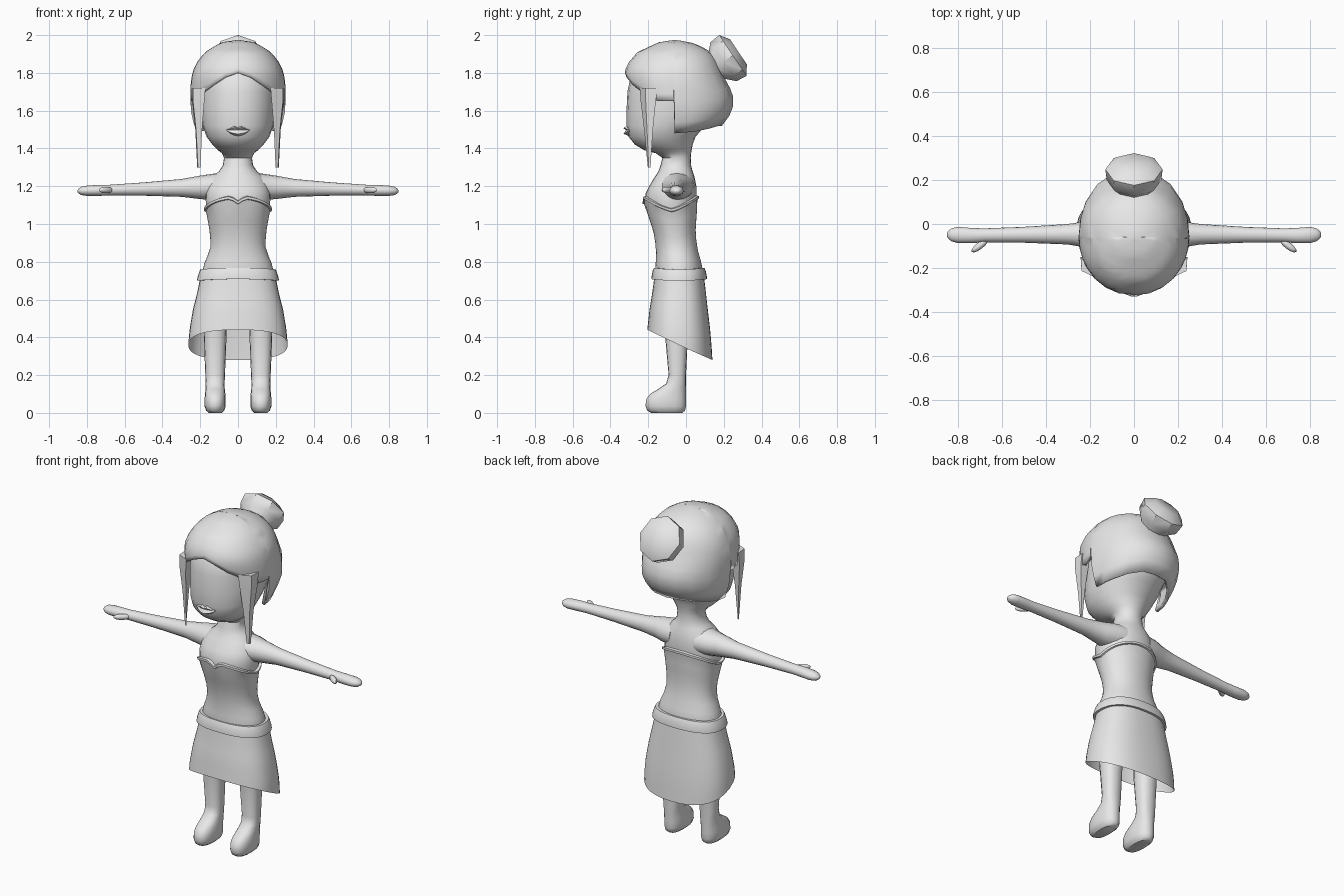
import bpy, bmesh, math
from mathutils import Vector, Matrix

if "Cube" in bpy.data.objects:
    bpy.data.objects.remove(bpy.data.objects["Cube"])

grey = bpy.data.materials.new("plain_grey")
grey.diffuse_color = (0.8, 0.8, 0.8, 1)
grey.use_nodes = True
grey.node_tree.nodes["Principled BSDF"].inputs["Base Color"].default_value = grey.diffuse_color


def finish(name, bm, mirror=False, thick=0, angle=40):
    """Turn a bmesh into a shaded object, optionally mirrored in x or thickened inwards."""
    me = bpy.data.meshes.new(name)
    bm.to_mesh(me)
    bm.free()
    me.materials.append(grey)
    ob = bpy.data.objects.new(name, me)
    bpy.context.collection.objects.link(ob)
    bpy.ops.object.select_all(action='DESELECT')
    ob.select_set(True)
    bpy.context.view_layer.objects.active = ob
    bpy.ops.object.shade_smooth_by_angle(angle=math.radians(angle))
    if thick:
        m = ob.modifiers.new("thickness", 'SOLIDIFY')
        m.thickness, m.offset = thick, -1
    if mirror:
        ob.modifiers.new("mirror", 'MIRROR').use_mirror_merge = False
    return ob


def section(table, z):
    """Interpolate half width, front y and back y at height z."""
    if z <= table[0][0]:
        return table[0][1:]
    for a, b in zip(table, table[1:]):
        if z <= b[0]:
            t = (z - a[0]) / (b[0] - a[0])
            return [p + (q - p) * t for p, q in zip(a[1:], b[1:])]
    return table[-1][1:]


def power(v, e):
    return math.copysign(abs(v) ** e, v)


def shell(name, table, levels, angles=24, e=1.0, yc=None, place=None, caps=False, **kw):
    """Loft oval sections; levels(angle) lists (height, outward offset) pairs."""
    if isinstance(angles, int):
        angles = [360 * i / angles for i in range(angles)]
    bm = bmesh.new()
    cols = []
    for deg in angles:
        a = math.radians(deg)
        col = []
        for z, off in levels(a):
            hx, yf, yb = section(table, z)
            c = (yf + yb) / 2 if yc is None else yc
            ry = (c - yf if math.cos(a) > 0 else yb - c) + off
            p = Vector(((hx + off) * power(math.sin(a), e), c - ry * power(math.cos(a), e), z))
            col.append(bm.verts.new(place(p) if place else p))
        cols.append(col)
    for a, b in zip(cols, cols[1:] + cols[:1]):
        for j in range(len(a) - 1):
            bm.faces.new((a[j], b[j], b[j + 1], a[j + 1]))
    if caps:
        bm.faces.new([c[0] for c in reversed(cols)])
        bm.faces.new([c[-1] for c in cols])
    bmesh.ops.remove_doubles(bm, verts=bm.verts, dist=0.0005)
    return finish(name, bm, **kw)


def at_rows(table):
    return lambda a: [(r[0], 0) for r in table]


# Torso, neck and head in one loft: height, half width, front y, back y
torso = [(.68, .18, -.15, .08), (.76, .185, -.16, .085), (.80, .17, -.155, .075),
         (.87, .14, -.153, .055), (.95, .143, -.165, .045), (1.03, .157, -.19, .05),
         (1.10, .17, -.215, .055), (1.16, .172, -.215, .055), (1.20, .165, -.195, .055),
         (1.25, .135, -.165, .045), (1.28, .10, -.145, .035), (1.31, .08, -.135, .027),
         (1.35, .074, -.125, .025)]
head = [(1.375, .085, -.16, .027), (1.39, .105, -.22, .03), (1.42, .135, -.27, .035),
        (1.46, .165, -.303, .05), (1.52, .188, -.315, .10), (1.60, .20, -.315, .17),
        (1.70, .205, -.31, .18), (1.80, .20, -.29, .15), (1.88, .15, -.21, .09),
        (1.94, .06, -.12, 0)]
shell("body", torso + head, at_rows(torso + head), e=.95, caps=True)


# Strapless bodice with a heart neckline and raised rim
def bodice_levels(a):
    c = math.cos(a)
    top = 1.08 + .068 * abs(c) ** 1.3
    if c > 0:
        top -= .028 * max(0, 1 - abs(math.sin(a)) / .2)
    body = [(.70 + (top - .72) * i / 8, .005) for i in range(9)]
    return body + [(top - .016, .006), (top - .013, .014), (top, .014), (top + .004, -.004)]


shell("bodice", torso, bodice_levels, angles=48, e=.95)

# Skirt with a hem that drops towards the back
skirt = [(.28, .262, -.21, .14), (.36, .263, -.21, .135), (.44, .257, -.205, .128),
         (.55, .238, -.193, .115), (.64, .215, -.178, .105), (.74, .195, -.165, .093)]


def skirt_levels(a):
    hem = .36 + .08 * power(math.cos(a), .8)
    return [(hem + (.74 - hem) * i / 8, 0) for i in range(9)]


shell("skirt", skirt, skirt_levels, angles=36, e=.82)


# Belt band
def belt_levels(a):
    lift = .008 * math.cos(a) ** 2
    return [(z + lift, o) for z, o in
            [(.70, -.01), (.70, .014), (.715, .015), (.745, .011), (.76, .004), (.76, -.02)]]


shell("belt", skirt, belt_levels, angles=36, e=.85)

# Legs and feet
leg = [(0, .035, -.185, -.02), (.012, .048, -.205, -.005), (.035, .056, -.214, 0),
       (.07, .056, -.212, 0), (.10, .054, -.19, 0), (.125, .051, -.15, 0),
       (.155, .05, -.105, 0), (.20, .052, -.092, 0), (.40, .06, -.11, .01), (.62, .062, -.11, .02)]
shell("leg", leg, at_rows(leg), angles=16, e=.85, caps=True, mirror=True,
      place=lambda p: p + Vector((.121, 0, 0)))

# Arms: distance along x, half height, front y, back y
arm = [(.08, .076, -.15, .045), (.15, .068, -.125, .035), (.20, .062, -.11, .015),
       (.30, .047, -.093, 0), (.50, .035, -.085, -.013), (.68, .028, -.083, -.02),
       (.74, .029, -.087, -.018), (.80, .027, -.087, -.013), (.83, .022, -.078, -.02),
       (.845, .012, -.065, -.033), (.85, .004, -.055, -.043)]
shell("arm", arm, at_rows(arm), angles=16, caps=True, mirror=True,
      place=lambda p: Vector((p.z, p.y, 1.2 - .03 * p.z - p.x)))

# Thumbs
bm = bmesh.new()
bmesh.ops.create_uvsphere(bm, u_segments=12, v_segments=8, radius=1, matrix=
    Matrix.Translation((.70, -.098, 1.18)) @ Matrix.Rotation(math.radians(-38), 4, 'Z')
    @ Matrix.Diagonal((.047, .016, .017, 1)))
finish("thumb", bm, mirror=True)

# Hair cap: hairline height by angle from the front
hair = [(1.475, .215, -.25, .14), (1.52, .232, -.26, .19), (1.60, .25, -.275, .25),
        (1.69, .252, -.295, .25), (1.75, .25, -.32, .215), (1.81, .24, -.325, .19),
        (1.86, .215, -.30, .17), (1.91, .175, -.257, .135), (1.95, .11, -.17, .06),
        (1.963, .08, -.14, .02), (1.975, 0, -.06, -.06)]
hairline = [(0, 1.80), (15, 1.775), (30, 1.735), (45, 1.70), (58, 1.67), (68, 1.65), (80, 1.65),
            (89, 1.65), (90, 1.48), (105, 1.485), (120, 1.49), (140, 1.505), (160, 1.52), (180, 1.52)]
hair_angles = [a for a, z in hairline] + [-a for a, z in hairline[-2:0:-1]]


def hair_levels(a):
    deg = abs(math.degrees(a))
    low = min(hairline, key=lambda h: abs(h[0] - deg))[1]
    return [(low + (1.975 - low) * (1 - (1 - i / 14) ** 1.7), 0) for i in range(15)]


shell("hair_cap", hair, hair_levels, angles=hair_angles, e=.94, yc=-.06, thick=.018)

# Long pointed side locks: height, inner x, outer x, front y, back y
bm = bmesh.new()
rings = []
for z, x0, x1, y0, y1 in [(1.30, .199, .212, -.202, -.188), (1.50, .19, .222, -.222, -.175),
                          (1.65, .178, .238, -.24, -.16), (1.72, .172, .238, -.245, -.15)]:
    rings.append([bm.verts.new(p) for p in ((x0, y0, z), (x1, (y0 * 2 + y1) / 3, z),
                                            (x1 + .004, y1, z), (x0 + .012, y1, z))])
for a, b in zip(rings, rings[1:]):
    for i in range(4):
        bm.faces.new((a[i], a[(i + 1) % 4], b[(i + 1) % 4], b[i]))
bm.faces.new(rings[0][::-1])
bm.faces.new(rings[-1])
finish("side_lock", bm, mirror=True, angle=30)

# Hair bun: eight-sided, tilted up and back
bun = [(t, r, -r, r) for t, r in
       [(-.11, .06), (-.075, .068), (-.02, .124), (.04, .13), (.075, .08)]]
tilt = Matrix.Translation((0, .215, 1.87)) @ Matrix.Rotation(math.radians(-56), 4, 'X')
shell("hair_bun", bun, at_rows(bun), angles=8, caps=True, place=lambda p: tilt @ p)

# Lips: full upper and lower ridges tapering to the corners
bm = bmesh.new()
rows = []
for x, top, low in [(-.062, 1.499, 1.495), (-.04, 1.511, 1.476), (-.017, 1.525, 1.466), (0, 1.515, 1.464),
                    (.017, 1.525, 1.466), (.04, 1.511, 1.476), (.062, 1.499, 1.495)]:
    k = 1 - (x / .062) ** 2
    y = -.296 - .012 * k
    rows.append([bm.verts.new((x, y + d * (.3 + .7 * k), z)) for z, d in
                 [(low, .01), (low * .6 + 1.497 * .4, -.022), (1.497, -.01),
                  (top * .5 + 1.497 * .5, -.022), (top, .01)]])
for a, b in zip(rows, rows[1:]):
    for j in range(4):
        bm.faces.new((a[j], b[j], b[j + 1], a[j + 1]))
finish("lips", bm)
